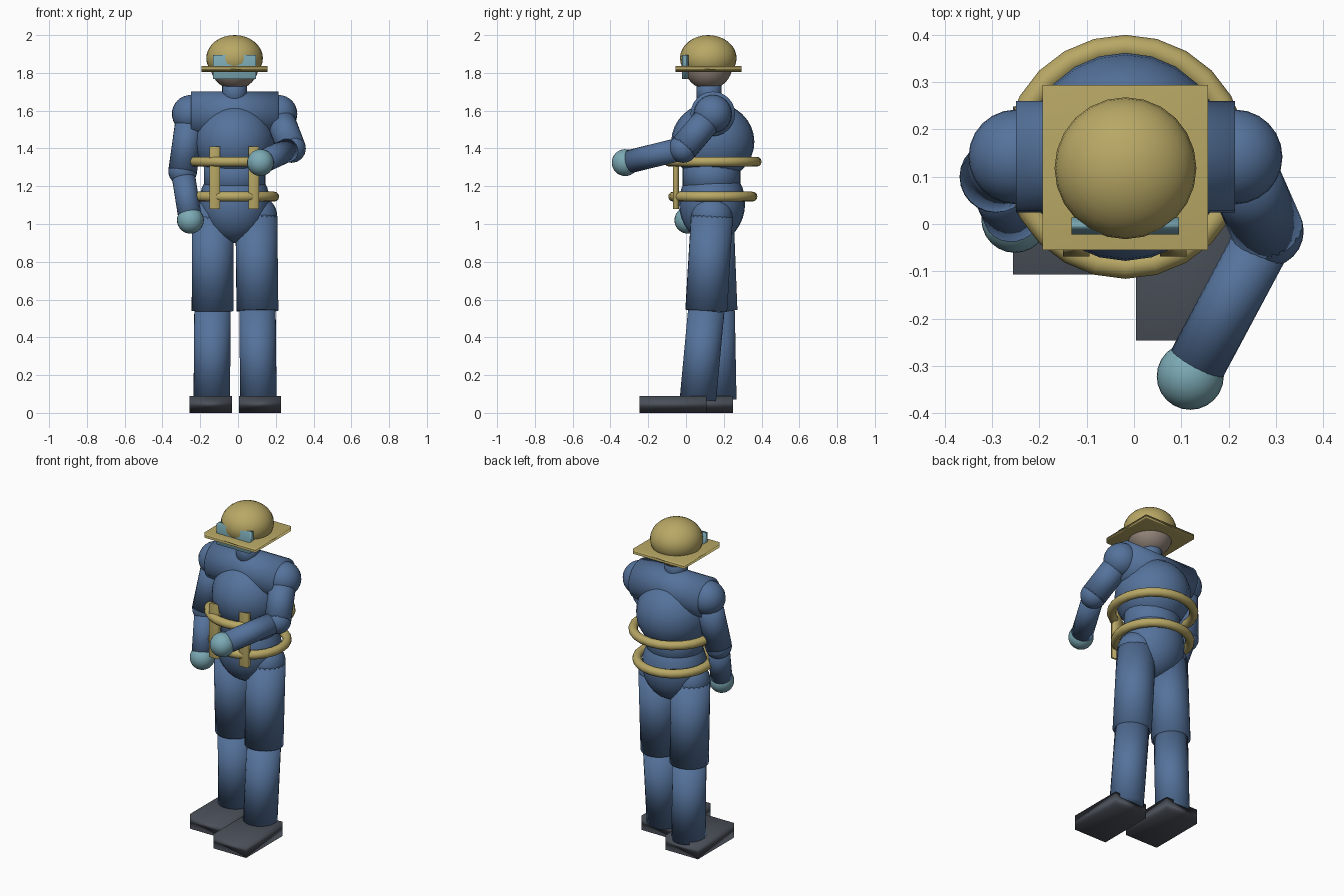
import bpy
from mathutils import Vector

if "Cube" in bpy.data.objects:
    bpy.data.objects.remove(bpy.data.objects["Cube"], do_unlink=True)


def make_material(name, rgb):
    mat = bpy.data.materials.new(name)
    mat.use_nodes = True
    colour = (*rgb, 1)
    mat.diffuse_color = colour
    mat.node_tree.nodes["Principled BSDF"].inputs["Base Color"].default_value = colour
    return mat


BLUE = make_material("blue cloth", (0.09, 0.17, 0.33))
YELLOW = make_material("dull yellow", (0.48, 0.39, 0.13))
TEAL = make_material("pale teal", (0.20, 0.40, 0.46))
DARK = make_material("dark grey", (0.07, 0.08, 0.10))
SKIN = make_material("grey brown", (0.30, 0.24, 0.20))


def finish(name, mat):
    obj = bpy.context.object
    obj.name = name
    obj.data.materials.append(mat)
    bpy.ops.object.shade_smooth()
    return obj


def ball(name, mat, centre, radii):
    bpy.ops.mesh.primitive_uv_sphere_add(segments=24, ring_count=16, location=centre)
    if not isinstance(radii, tuple):
        radii = (radii,) * 3
    bpy.context.object.scale = radii
    return finish(name, mat)


def box(name, mat, low, high):
    low, high = Vector(low), Vector(high)
    bpy.ops.mesh.primitive_cube_add(size=1, location=(low + high) / 2)
    bpy.context.object.scale = high - low
    return finish(name, mat)


def rod(name, mat, start, end, radius):
    start, end = Vector(start), Vector(end)
    axis = end - start
    bpy.ops.mesh.primitive_cylinder_add(vertices=24, radius=radius, depth=axis.length,
                                        location=(start + end) / 2)
    bpy.context.object.rotation_euler = axis.to_track_quat("Z", "Y").to_euler()
    return finish(name, mat)


def hoop(name, height, outer):
    tube = 0.026
    bpy.ops.mesh.primitive_torus_add(major_segments=24, minor_segments=12, minor_radius=tube,
                                     major_radius=outer - tube, location=(MID, DEPTH, height))
    return finish(name, YELLOW)


MID, DEPTH = -0.018, 0.142

# Head and helmet
ball("head", SKIN, (MID, 0.118, 1.84), 0.128)
ball("helmet_dome", YELLOW, (MID, 0.118, 1.878), (0.15, 0.15, 0.122))
box("helmet_brim", YELLOW, (-0.193, -0.055, 1.804), (0.157, 0.294, 1.836))
box("visor", TEAL, (-0.132, -0.022, 1.767), (0.095, 0.014, 1.895))
rod("neck", BLUE, (MID, 0.122, 1.62), (MID, 0.122, 1.78), 0.066)

# Torso
rod("shoulder_yoke", BLUE, (-0.25, DEPTH, 1.583), (0.214, DEPTH, 1.583), 0.118)
ball("chest", BLUE, (MID, DEPTH, 1.435), (0.213, 0.22, 0.208))
waist = rod("waist", BLUE, (MID, 0.135, 1.15), (MID, 0.135, 1.36), 0.163)
waist.scale.y = 0.94
ball("pelvis", BLUE, (MID, 0.138, 1.11), (0.188, 0.175, 0.21))

# Hoops and front straps
hoop("upper_hoop", 1.33, 0.258)
hoop("lower_hoop", 1.145, 0.236)
for side, x in (("right", -0.122), ("left", 0.083)):
    box(side + "_strap", YELLOW, (x - 0.028, -0.069, 1.08), (x + 0.028, -0.037, 1.41))

# Arms: shoulder, elbow and hand positions
arms = {
    "right": ((-0.25, DEPTH, 1.583), (-0.293, 0.10, 1.28), (-0.252, 0.01, 1.02)),
    "left": ((0.214, DEPTH, 1.583), (0.283, -0.015, 1.40), (0.119, -0.322, 1.325)),
}
for side, (shoulder, elbow, hand) in arms.items():
    ball(side + "_shoulder", BLUE, shoulder, 0.1)
    rod(side + "_upper_arm", BLUE, shoulder, elbow, 0.076)
    ball(side + "_elbow", BLUE, elbow, 0.076)
    rod(side + "_forearm", BLUE, elbow, hand, 0.062)
    ball(side + "_hand", TEAL, hand, 0.071)

# Legs: hip, knee and ankle positions, then the shoe's inner corner
legs = {
    "right": ((-0.132, 0.142, 1.04), (-0.135, 0.162, 0.54), (-0.139, 0.171, 0.07), (-0.256, -0.107)),
    "left": ((0.097, 0.137, 1.04), (0.103, 0.107, 0.54), (0.108, 0.063, 0.07), (0.004, -0.246)),
}
for side, (hip, knee, ankle, shoe) in legs.items():
    ball(side + "_hip", BLUE, hip, 0.111)
    rod(side + "_thigh", BLUE, hip, knee, 0.111)
    rod(side + "_shin", BLUE, knee, ankle, 0.097)
    box(side + "_shoe", DARK, (*shoe, 0), (shoe[0] + 0.224, shoe[1] + 0.355, 0.09))
